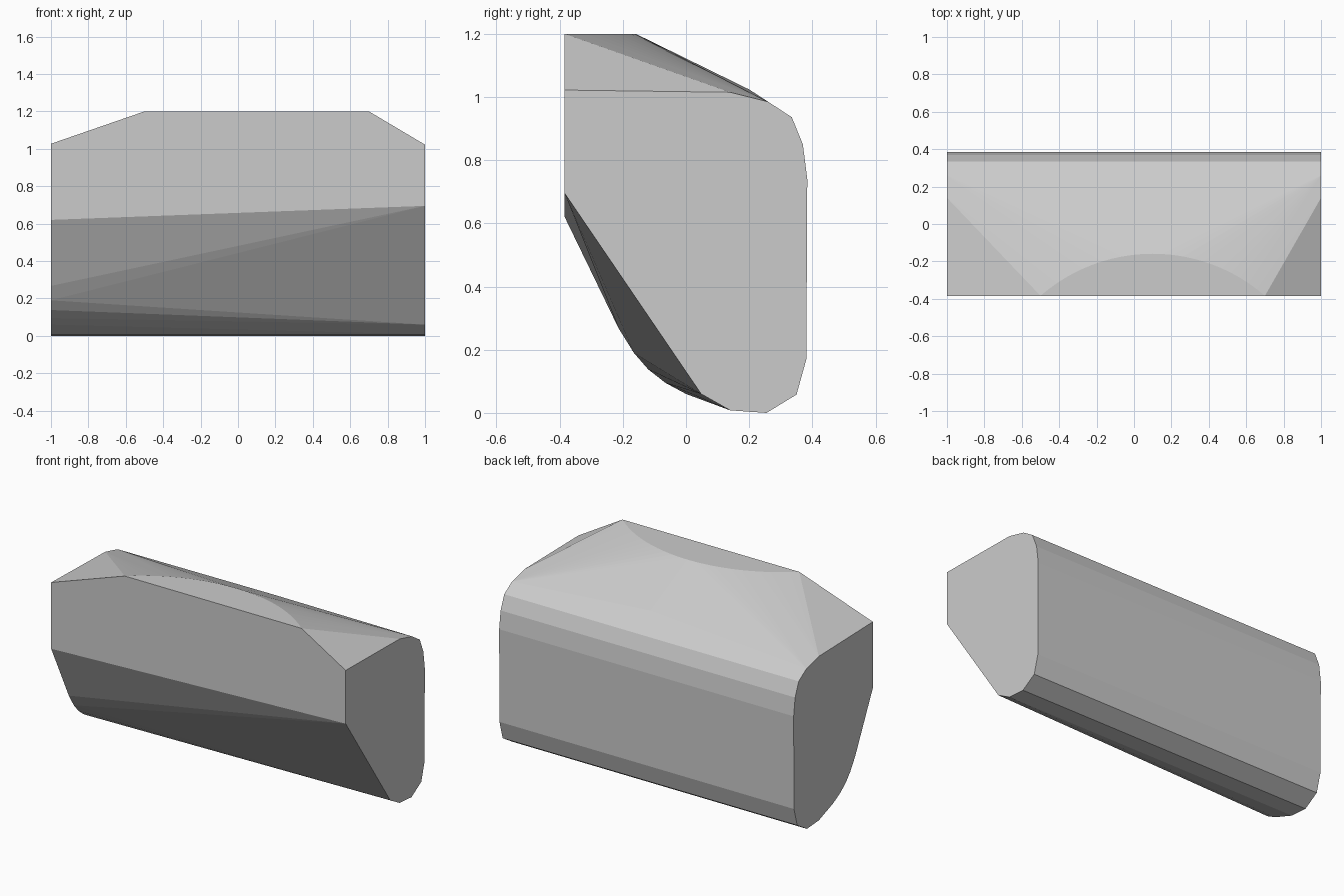
import bpy, bmesh, math

if "Cube" in bpy.data.objects:
    bpy.data.objects.remove(bpy.data.objects["Cube"])

# Cross-section points (y, z) shared by both ends: rounded back edge
back = [(0.14, 1.015), (0.26, 0.985), (0.335, 0.936), (0.37, 0.85), (0.384, 0.74),
        (0.381, 0.17), (0.35, 0.058), (0.255, 0.0), (0.14, 0.008)]
# Underside and front edge, different at each end
right_end = back + [(0.048, 0.06), (-0.384, 0.695), (-0.384, 1.022)]
left_end = back + [(0.0, 0.06), (-0.065, 0.095), (-0.12, 0.138), (-0.165, 0.19),
                   (-0.213, 0.267), (-0.384, 0.62), (-0.384, 1.027)]

points = [(1, y, z) for y, z in right_end] + [(-1, y, z) for y, z in left_end]

# Flat top: a shallow circular segment against the front
radius, centre_y = 0.9125, -1.0715
half = math.asin(0.6 / radius)
steps = 24
for i in range(steps + 1):
    a = -half + 2 * half * i / steps
    points.append((0.1 + radius * math.sin(a), centre_y + radius * math.cos(a), 1.2))

# Slight bulge on the back slope
points.append((0.1, 0.2, 1.024))

# Wrap everything in a convex skin
bm = bmesh.new()
for p in points:
    bm.verts.new(p)
hull = bmesh.ops.convex_hull(bm, input=bm.verts)
loose = [v for v in bm.verts if not v.link_faces]
bmesh.ops.delete(bm, geom=loose, context='VERTS')
bmesh.ops.dissolve_limit(bm, angle_limit=math.radians(0.3), verts=bm.verts, edges=bm.edges)
bmesh.ops.recalc_face_normals(bm, faces=bm.faces)

mesh = bpy.data.meshes.new("rounded_block")
bm.to_mesh(mesh)
bm.free()
block = bpy.data.objects.new("rounded_block", mesh)
bpy.context.collection.objects.link(block)
